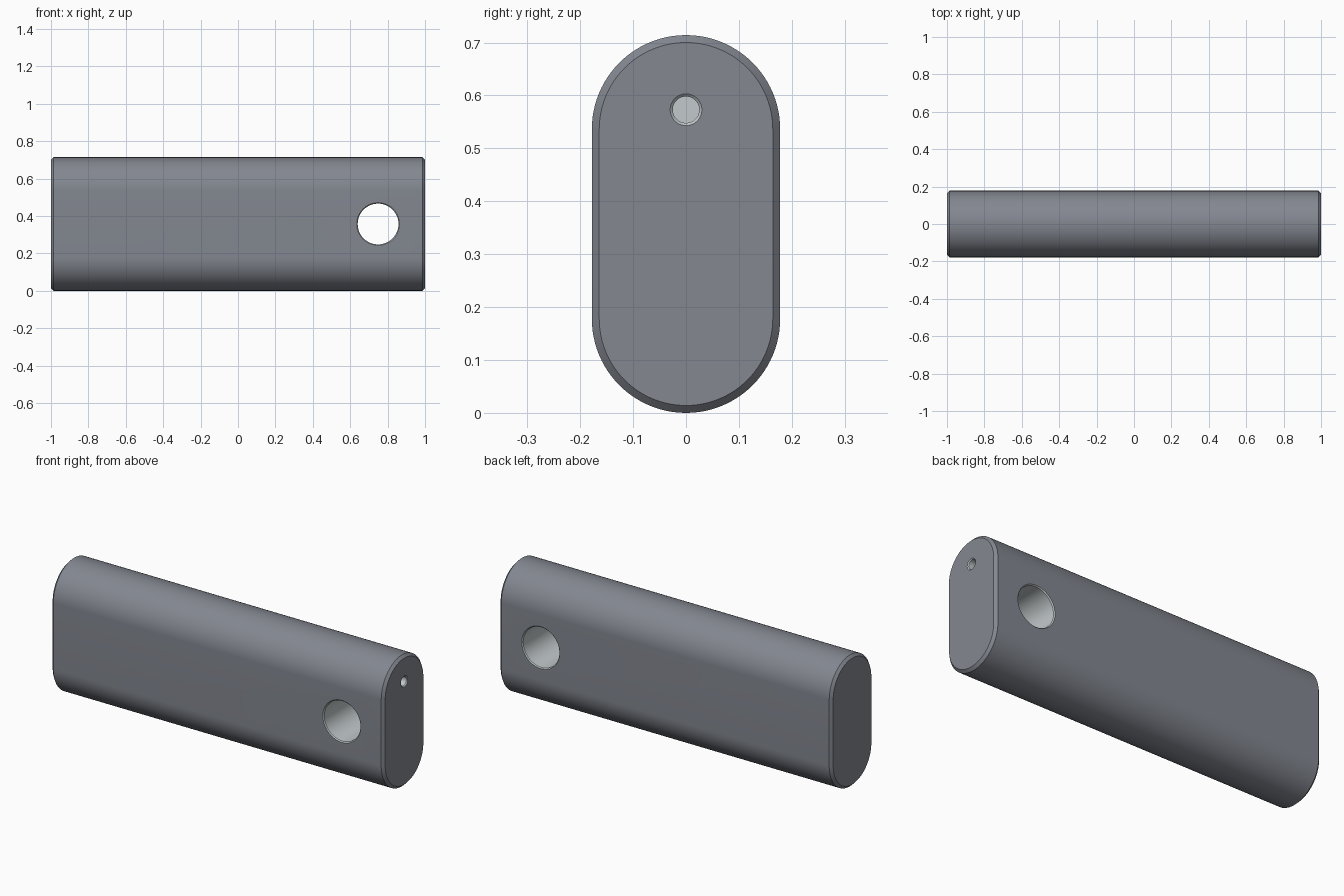
import bpy, bmesh
from math import sin, cos, pi, radians, hypot
from mathutils import Matrix

if "Cube" in bpy.data.objects:
    bpy.data.objects.remove(bpy.data.objects["Cube"])

R, H, CH = 0.178, 0.714, 0.014   # end radius, height, edge chamfer
HOLE_X, HOLE_R = 0.749, 0.109    # cross hole
PIN_Z, PIN_R = 0.573, 0.025      # end hole


def paint(name, rgb):
    mat = bpy.data.materials.new(name)
    mat.diffuse_color = (*rgb, 1)
    mat.use_nodes = True
    mat.node_tree.nodes["Principled BSDF"].inputs["Base Color"].default_value = mat.diffuse_color
    return mat


def loft(name, rings):
    """Skin a list of equal-length point rings and cap both ends."""
    bm = bmesh.new()
    loops = [[bm.verts.new(p) for p in ring] for ring in rings]
    n = len(loops[0])
    for a, b in zip(loops, loops[1:]):
        for i in range(n):
            j = (i + 1) % n
            bm.faces.new((a[i], a[j], b[j], b[i]))
    bm.faces.new(loops[0])
    bm.faces.new(loops[-1])
    bmesh.ops.recalc_face_normals(bm, faces=bm.faces)
    mesh = bpy.data.meshes.new(name)
    bm.to_mesh(mesh)
    bm.free()
    ob = bpy.data.objects.new(name, mesh)
    bpy.context.collection.objects.link(ob)
    return ob


def slot_ring(x, inset, n=48):
    """Rounded-slot cross-section at station x."""
    r = R - inset
    pts = []
    for start, zc in ((0, H - R), (pi, R)):
        for i in range(n + 1):
            a = start + pi * i / n
            pts.append((x, r * cos(a), zc + r * sin(a)))
    return pts


def round_ring(x, r, n=64):
    return [(x, r * cos(2 * pi * i / n), r * sin(2 * pi * i / n)) for i in range(n)]


# Chamfered bar
bar = loft("handle_bar", [slot_ring(-1, CH), slot_ring(-1 + CH, 0),
                          slot_ring(1 - CH, 0), slot_ring(1, CH)])

# Cross hole with a fine chamfer on both sides
c = 0.005
cross = loft("cross_hole_cutter", [round_ring(x, r) for x, r in (
    (-R - c, HOLE_R + 2 * c), (-R + c, HOLE_R), (R - c, HOLE_R), (R + c, HOLE_R + 2 * c))])
cross.data.transform(Matrix.Translation((HOLE_X, 0, H / 2)) @ Matrix.Rotation(pi / 2, 4, 'Z'))

# Small blind hole in the right end
small = loft("end_hole_cutter", [round_ring(x, r) for x, r in (
    (0.7, PIN_R), (0.995, PIN_R), (1.005, PIN_R + 0.01))])
small.data.transform(Matrix.Translation((0, 0, PIN_Z)))

bpy.context.view_layer.objects.active = bar
bar.select_set(True)
for cutter in (cross, small):
    cutter.hide_render = True
    mod = bar.modifiers.new(cutter.name, 'BOOLEAN')
    mod.object, mod.operation, mod.solver = cutter, 'DIFFERENCE', 'EXACT'
    bpy.ops.object.modifier_apply(modifier=mod.name)
    bpy.data.objects.remove(cutter)
bpy.ops.object.shade_smooth_by_angle(angle=radians(30))

# Dark coated body, bare metal inside the holes
mesh = bar.data
mesh.materials.clear()
mesh.materials.append(paint("dark_coating", (0.227, 0.243, 0.279)))
mesh.materials.append(paint("bare_metal", (0.54, 0.585, 0.60)))
for f in mesh.polygons:
    pts = [mesh.vertices[i].co for i in f.vertices]
    in_cross = all(hypot(p.x - HOLE_X, p.z - H / 2) < HOLE_R + 0.008 for p in pts)
    in_pin = all(hypot(p.y, p.z - PIN_Z) < PIN_R + 0.008 and p.x > 0.6 for p in pts)
    f.material_index = int(in_cross or in_pin)
